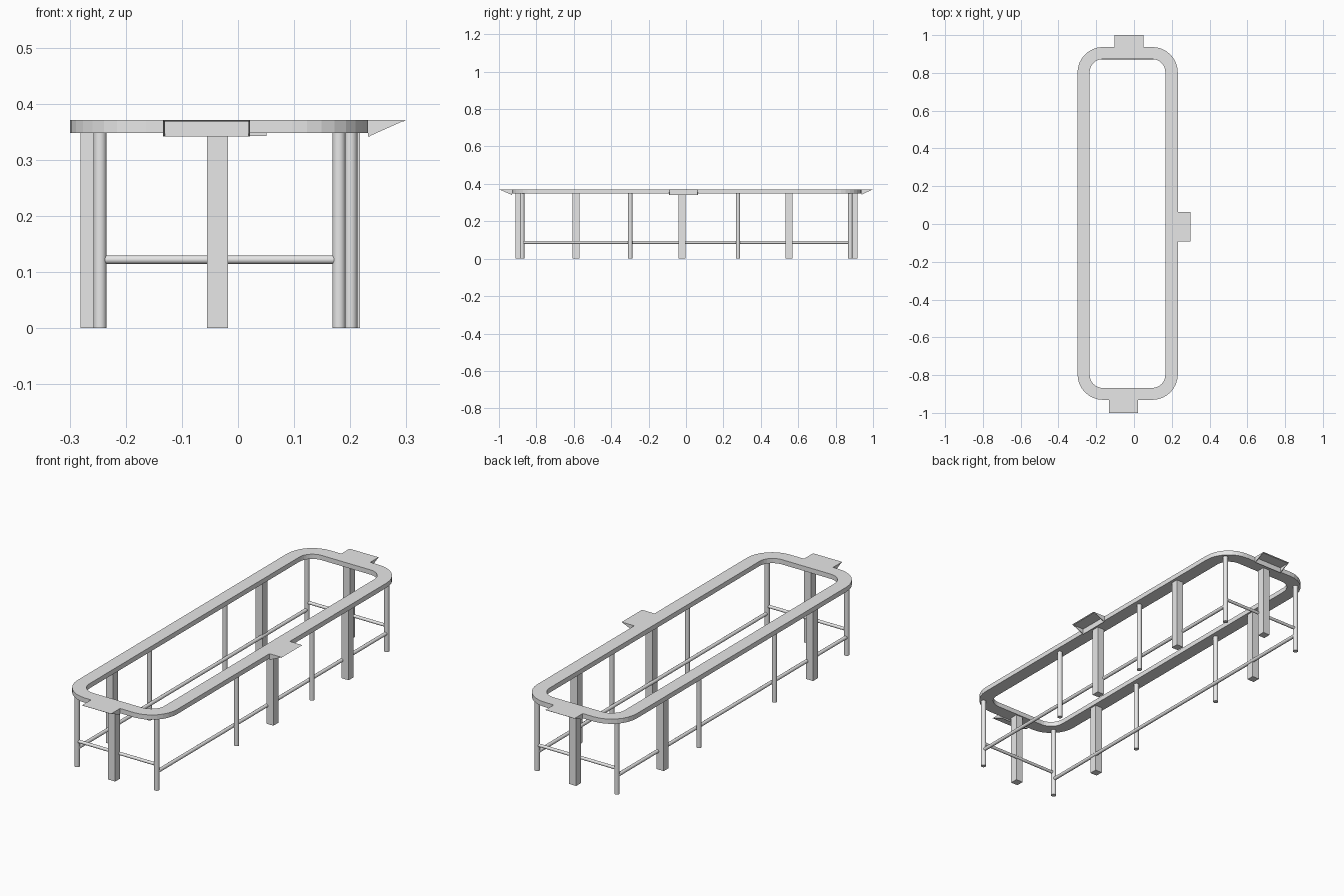
import bpy, bmesh, math
from mathutils import Vector

if "Cube" in bpy.data.objects:
    bpy.data.objects.remove(bpy.data.objects["Cube"])

mat = bpy.data.materials.new("light grey")
mat.diffuse_color = (0.8, 0.8, 0.8, 1)
mat.use_nodes = True
mat.node_tree.nodes["Principled BSDF"].inputs["Base Color"].default_value = mat.diffuse_color


def finish(name, bm, smooth=False):
    bmesh.ops.recalc_face_normals(bm, faces=bm.faces)
    me = bpy.data.meshes.new(name)
    bm.to_mesh(me)
    bm.free()
    me.materials.append(mat)
    ob = bpy.data.objects.new(name, me)
    bpy.context.collection.objects.link(ob)
    if smooth:
        bpy.ops.object.select_all(action='DESELECT')
        ob.select_set(True)
        bpy.context.view_layer.objects.active = ob
        bpy.ops.object.shade_smooth_by_angle(angle=math.radians(40))
    return ob


def rounded_rect(x0, x1, y0, y1, r, n=8):
    corners = [(x1 - r, y1 - r), (x0 + r, y1 - r), (x0 + r, y0 + r), (x1 - r, y0 + r)]
    return [(cx + r * math.cos(a), cy + r * math.sin(a))
            for k, (cx, cy) in enumerate(corners)
            for a in [(k + i / n) * math.pi / 2 for i in range(n + 1)]]


def box(name, x0, x1, y0, y1, z0, z1):
    bm = bmesh.new()
    bmesh.ops.create_cube(bm, size=1)
    for v in bm.verts:
        v.co = ((x0 + x1) / 2 + v.co.x * (x1 - x0), (y0 + y1) / 2 + v.co.y * (y1 - y0),
                (z0 + z1) / 2 + v.co.z * (z1 - z0))
    return finish(name, bm)


def rod(name, a, b, r):
    a, b = Vector(a), Vector(b)
    bm = bmesh.new()
    bmesh.ops.create_cone(bm, cap_ends=True, segments=16, radius1=r, radius2=r, depth=(b - a).length)
    bm.transform((b - a).to_track_quat('Z', 'Y').to_matrix().to_4x4())
    bmesh.ops.translate(bm, verts=bm.verts, vec=(a + b) / 2)
    return finish(name, bm, True)


RB, RT = 0.348, 0.371    # ring bottom and top
LX, RX, FY, BY = -0.246, 0.18, -0.876, 0.878   # corner leg positions

# Counter ring with rounded corners
outer = rounded_rect(-0.299, 0.232, -0.931, 0.937, 0.135)
inner = rounded_rect(-0.235, 0.166, -0.868, 0.873, 0.07)
bm = bmesh.new()
loops = [[bm.verts.new((x, y, z)) for x, y in pts]
         for pts, z in ((outer, RB), (outer, RT), (inner, RT), (inner, RB))]
n = len(outer)
for k in range(4):
    p, q = loops[k], loops[(k + 1) % 4]
    for i in range(n):
        j = (i + 1) % n
        bm.faces.new((p[i], p[j], q[j], q[i]))
finish("counter_ring", bm)


# Bracket shelf: top plate, back wall and two triangular gussets, open below
def shelf(name, centre, direction, depth, width=0.155, low=0.341):
    d = Vector(direction)
    s = Vector((-d.y, d.x, 0))
    c = Vector(centre)
    t = 0.003
    bm = bmesh.new()

    def prism(profile, s0, s1):
        ends = [[bm.verts.new(c + d * u + s * w + Vector((0, 0, z))) for u, z in profile]
                for w in (s0, s1)]
        bm.faces.new(ends[0])
        bm.faces.new(ends[1])
        m = len(profile)
        for i in range(m):
            j = (i + 1) % m
            bm.faces.new((ends[0][i], ends[0][j], ends[1][j], ends[1][i]))
    h = width / 2
    prism([(0, RT), (depth, RT), (depth - 0.004, RT - t), (0, RT - t)], -h, h)
    prism([(0, RT - t), (t, RT - t), (t, low), (0, low)], -h, h)
    for a, b in ((-h, -h + t), (h - t, h)):
        prism([(0, RT), (depth, RT), (0, low)], a, b)
    finish(name, bm)


shelf("front_shelf", (-0.056, -0.931, 0), (0, -1, 0), 0.069)
shelf("back_shelf", (-0.027, 0.937, 0), (0, 1, 0), 0.063, low=0.342)
shelf("right_shelf", (0.232, -0.014, 0), (1, 0, 0), 0.067)

# Square posts
H = 0.0187
for name, x, y, top in (("front_post", -0.0365, -0.893, RB), ("back_post", -0.0365, 0.898, RB),
                        ("left_front_post", -0.262, -0.587, RB), ("left_back_post", -0.262, 0.552, RB),
                        ("right_middle_post", 0.199, -0.022, RB), ("right_back_post", 0.199, 0.552, RB)):
    box(name, x - H, x + H, y - H, y + H, 0, top)

# Round legs: corners and intermediates
for side, x, xm in (("left", LX, -0.264), ("right", RX, 0.201)):
    for end, y, ym in (("front", FY, -0.298), ("back", BY, 0.278)):
        rod(f"{side}_{end}_corner_leg", (x, y, 0), (x, y, RB), 0.0118)
        rod(f"{side}_{end}_middle_leg", (xm, ym, 0), (xm, ym, RB), 0.0118)
    # Long stretcher rails
    rod(f"{side}_rail", (x, FY, 0.087), (x, BY, 0.087), 0.0085)

# Short end rails
for end, y in (("front", FY), ("back", BY)):
    rod(f"{end}_rail", (LX, y, 0.122), (RX, y, 0.122), 0.0075)
